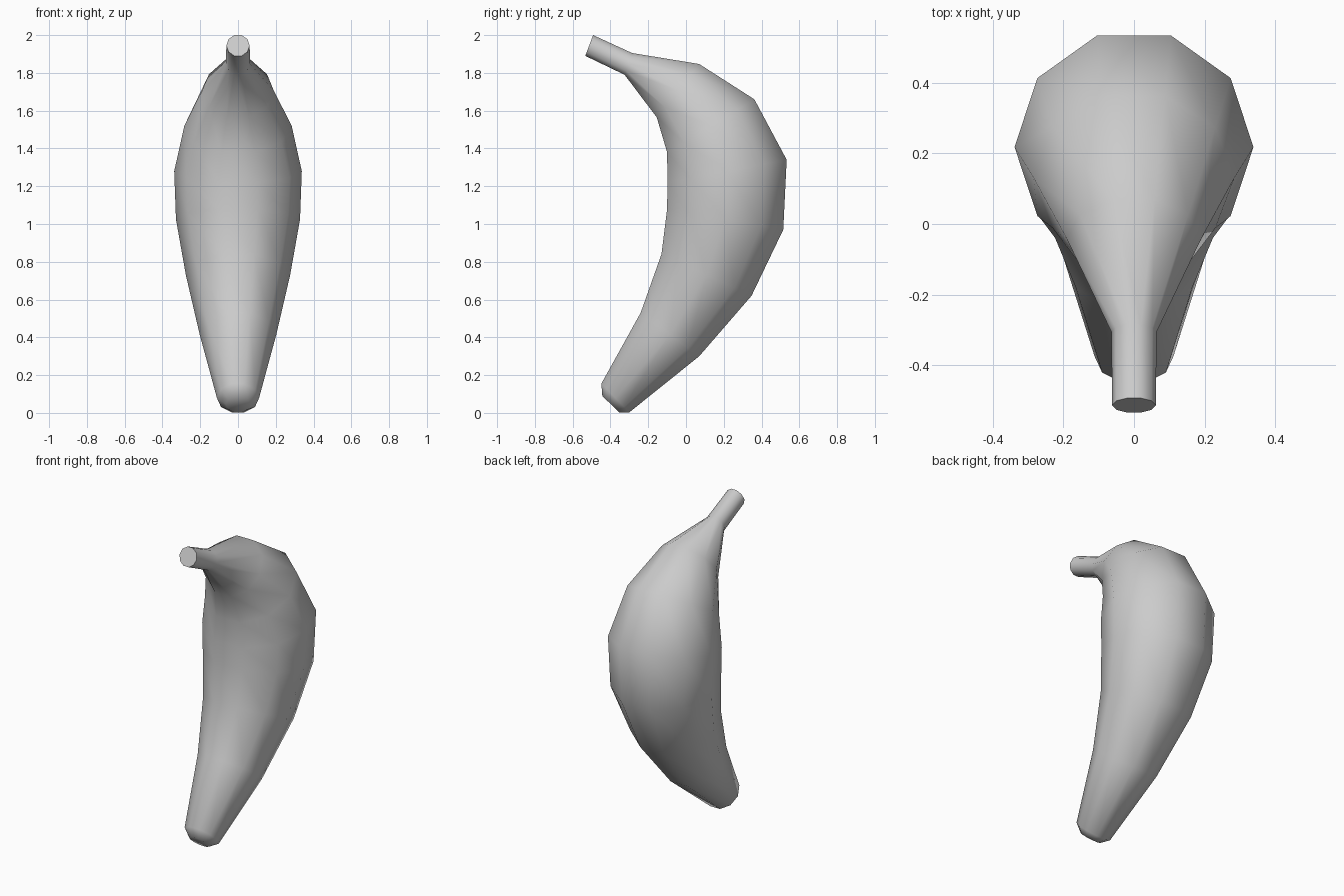
import bpy, bmesh, math

if "Cube" in bpy.data.objects:
    bpy.data.objects.remove(bpy.data.objects["Cube"])

SIDES = 10
HALF = math.sin(math.radians(72))  # apothem factor: flats face front and back

# Cross-sections as (inner y, inner z, outer y, outer z), stem end to blossom tip
SECTIONS = [
    (-0.533, 1.89, -0.492, 2.0),
    (-0.325, 1.79, -0.285, 1.905),
    (-0.155, 1.565, 0.07, 1.847),
    (-0.10, 1.38, 0.362, 1.66),
    (-0.098, 1.22, 0.533, 1.34),
    (-0.10, 1.08, 0.515, 0.97),
    (-0.13, 0.84, 0.347, 0.62),
    (-0.24, 0.53, 0.07, 0.30),
    (-0.448, 0.155, -0.30, 0.003),
    (-0.443, 0.09, -0.355, 0.003),
]


def ring(bm, iy, iz, oy, oz):
    """Regular decagon whose inner and outer flats pass through the two points."""
    radius = math.hypot(oy - iy, oz - iz) / (2 * HALF)
    verts = []
    for i in range(SIDES):
        a = 2 * math.pi * i / SIDES
        t = 0.5 + 0.5 * math.sin(a) / HALF
        verts.append(bm.verts.new((radius * math.cos(a),
                                   iy + (oy - iy) * t,
                                   iz + (oz - iz) * t)))
    return verts


# Banana: curved tapering body with stem, lofted through the sections
bm = bmesh.new()
rings = [ring(bm, *s) for s in SECTIONS]
for a, b in zip(rings, rings[1:]):
    for i in range(SIDES):
        j = (i + 1) % SIDES
        bm.faces.new((a[i], a[j], b[j], b[i]))
bm.faces.new(rings[0])
bm.faces.new(rings[-1])
bmesh.ops.recalc_face_normals(bm, faces=bm.faces)

mesh = bpy.data.meshes.new("banana")
bm.to_mesh(mesh)
bm.free()
banana = bpy.data.objects.new("banana", mesh)
bpy.context.collection.objects.link(banana)

# Smooth skin with a crisp cut stem end
bpy.context.view_layer.objects.active = banana
banana.select_set(True)
bpy.ops.object.shade_smooth_by_angle(angle=math.radians(60))
